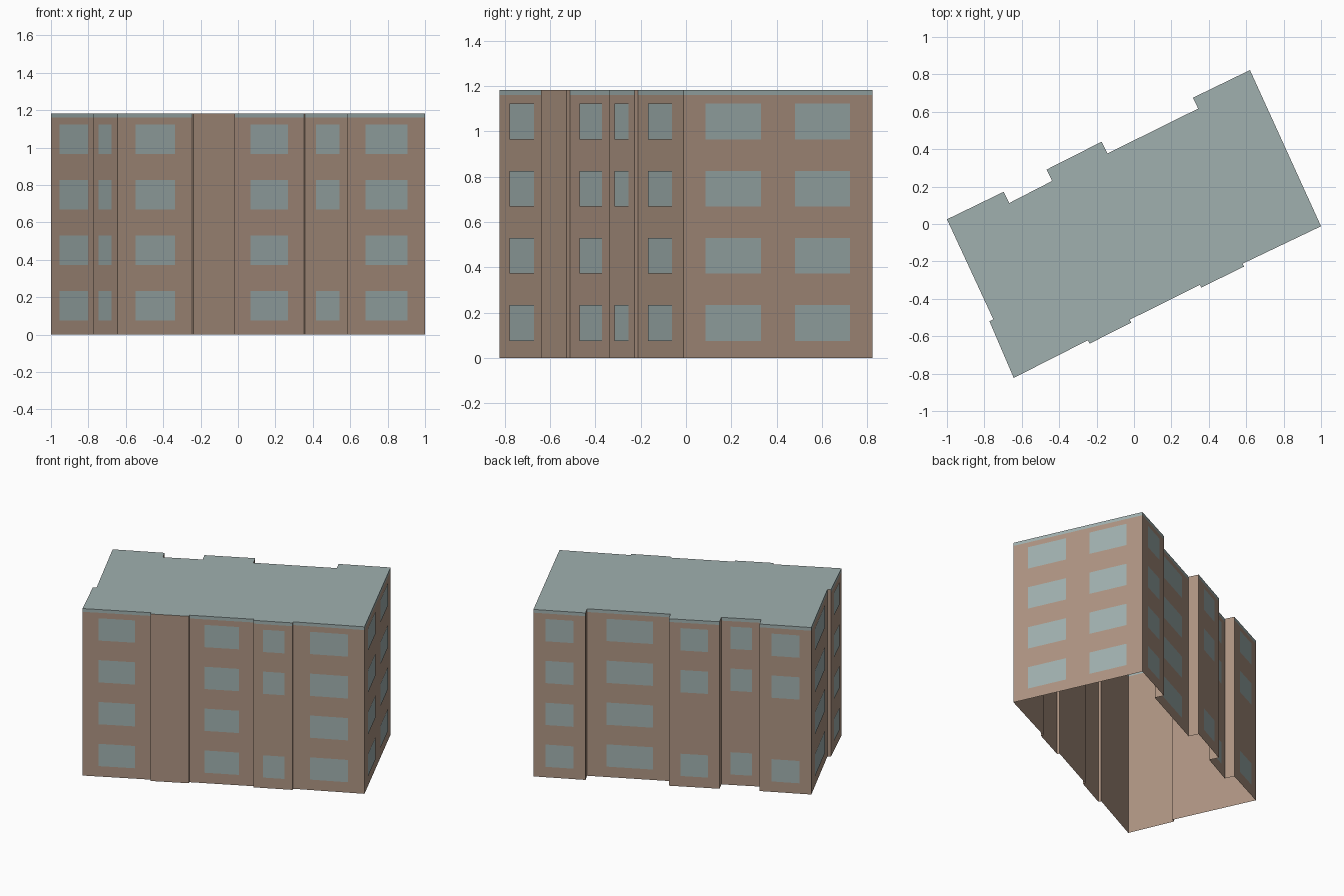
import bpy, bmesh
from mathutils import Vector

cube = bpy.data.objects.get("Cube")
if cube:
    bpy.data.objects.remove(cube, do_unlink=True)


def make_material(name, color):
    m = bpy.data.materials.new(name)
    m.use_nodes = True
    m.diffuse_color = color
    m.node_tree.nodes["Principled BSDF"].inputs["Base Color"].default_value = color
    return m


BRICK = make_material("tan brick", (0.42, 0.295, 0.222, 1))
SLATE = make_material("blue grey", (0.352, 0.434, 0.428, 1))

TOP, BAND = 1.183, 1.16
ROW_BASE, ROW_PITCH, PANE_HEIGHT = 0.075, 0.2965, 0.158
ALL, GAP = (0, 1, 2, 3), (0, 2, 3)
MID = [(0.235, 0.77)]

# Footprint, anticlockwise: start of each wall, its window spans, its window rows
WALLS = [
    ((-0.643, -0.823), MID, ALL),
    ((-0.247, -0.622), [], ()),
    ((-0.238, -0.64), [], ()),
    ((-0.015, -0.527), [], ()),
    ((-0.023, -0.512), MID, ALL),
    ((0.352, -0.325), [], ()),
    ((0.359, -0.34), [(0.245, 0.8)], GAP),
    ((0.588, -0.228), [], ()),
    ((0.581, -0.212), MID, ALL),
    ((1.0, -0.012), [(0.115, 0.41), (0.59, 0.88)], ALL),
    ((0.62, 0.823), MID, ALL),
    ((0.315, 0.675), [], ()),
    ((0.343, 0.617), [(0.235, 0.79)], ALL),
    ((-0.142, 0.377), [], ()),
    ((-0.173, 0.44), MID, GAP),
    ((-0.467, 0.291), [], ()),
    ((-0.438, 0.23), MID, GAP),
    ((-0.667, 0.112), [], ()),
    ((-0.697, 0.172), MID, GAP),
    ((-1.0, 0.025), [(0.2, 0.81)], ALL),
    ((-0.752, -0.51), [], ()),
    ((-0.773, -0.52), MID, ALL),
]


def quad(bm, a, b, z0, z1, mat=0):
    """Upright face from plan point a to plan point b."""
    verts = [bm.verts.new((p.x, p.y, z)) for p, z in ((a, z0), (b, z0), (b, z1), (a, z1))]
    bm.faces.new(verts).material_index = mat


def finish(bm, name, mats):
    mesh = bpy.data.meshes.new(name)
    bmesh.ops.remove_doubles(bm, verts=bm.verts, dist=0.0005)
    bm.to_mesh(mesh)
    bm.free()
    for m in mats:
        mesh.materials.append(m)
    bpy.context.collection.objects.link(bpy.data.objects.new(name, mesh))


corners = [Vector(w[0]) for w in WALLS]
walls, panes, roof = bmesh.new(), bmesh.new(), bmesh.new()

for i, (_, spans, rows) in enumerate(WALLS):
    a, b = corners[i], corners[(i + 1) % len(corners)]
    # Wall, with a roof-coloured edge band above the windowed bays
    quad(walls, a, b, 0, BAND)
    quad(walls, a, b, BAND, TOP, 1 if spans else 0)
    # Window panes just proud of the wall
    d = (b - a).normalized()
    out = Vector((d.y, -d.x)) * 0.003
    for s, e in spans:
        for r in rows:
            z = ROW_BASE + r * ROW_PITCH
            quad(panes, a.lerp(b, s) + out, a.lerp(b, e) + out, z, z + PANE_HEIGHT)

# Flat roof
roof.faces.new([roof.verts.new((c.x, c.y, TOP)) for c in corners])

finish(walls, "outer_walls", [BRICK, SLATE])
finish(panes, "window_panes", [SLATE])
finish(roof, "flat_roof", [SLATE])
